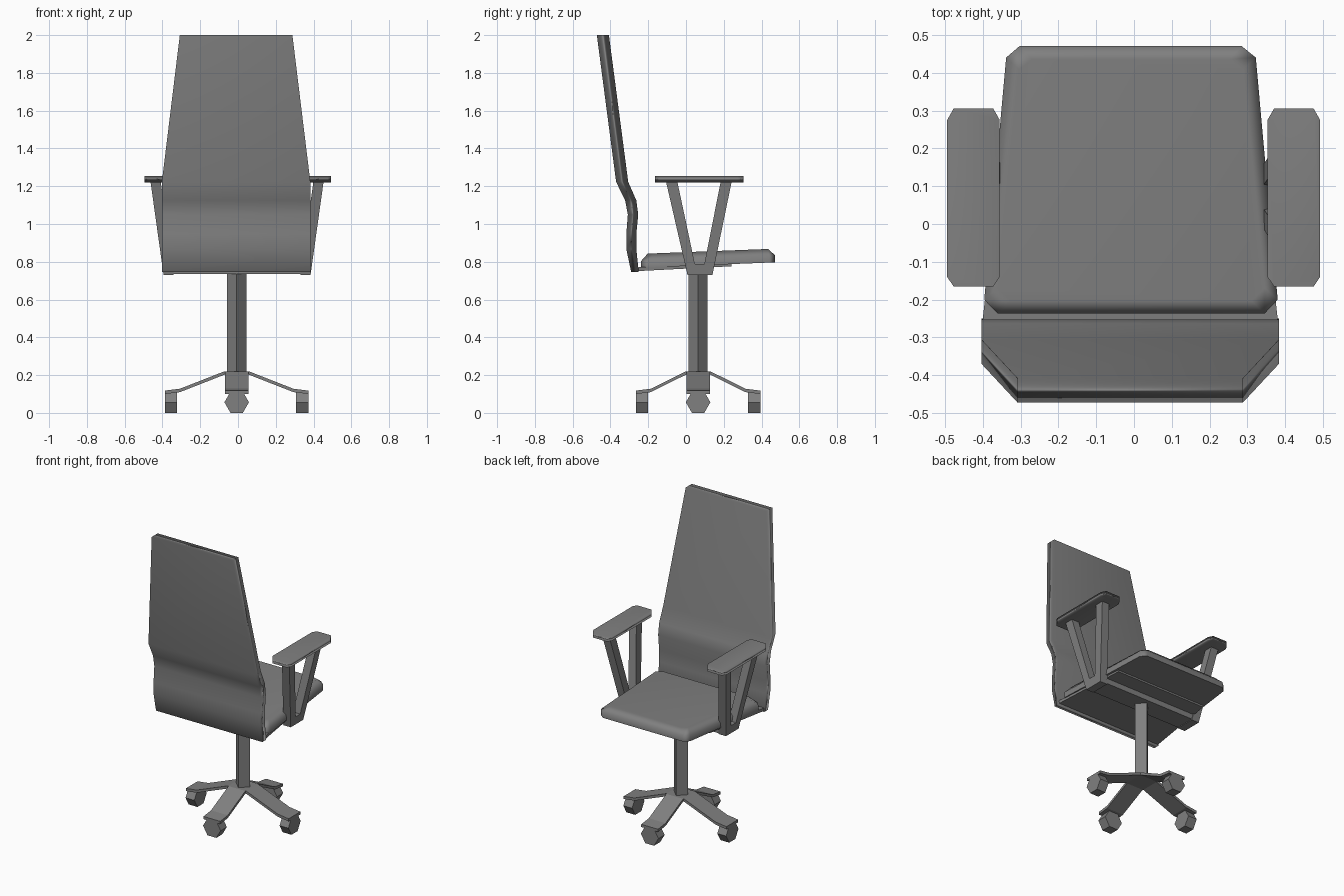
import bpy, bmesh, math
from mathutils import Vector, Matrix

if "Cube" in bpy.data.objects:
    bpy.data.objects.remove(bpy.data.objects["Cube"])

CX = -0.01                    # centre of seat and back
BX, BY = -0.007, 0.064        # column axis

dark = bpy.data.materials.new("dark_grey")
dark.diffuse_color = (0.217, 0.217, 0.217, 1)
dark.use_nodes = True
dark.node_tree.nodes["Principled BSDF"].inputs["Base Color"].default_value = dark.diffuse_color


def loft(name, rings, smooth=None):
    """Skin a stack of equal-length point rings and cap both ends."""
    bm = bmesh.new()
    vs = [[bm.verts.new(p) for p in r] for r in rings]
    n = len(rings[0])
    for a, b in zip(vs, vs[1:]):
        for i in range(n):
            j = (i + 1) % n
            bm.faces.new((a[i], a[j], b[j], b[i]))
    bm.faces.new(vs[0][::-1])
    bm.faces.new(vs[-1])
    bmesh.ops.recalc_face_normals(bm, faces=bm.faces)
    me = bpy.data.meshes.new(name)
    bm.to_mesh(me)
    bm.free()
    me.materials.append(dark)
    ob = bpy.data.objects.new(name, me)
    bpy.context.collection.objects.link(ob)
    if smooth:
        bpy.ops.object.select_all(action='DESELECT')
        ob.select_set(True)
        bpy.context.view_layer.objects.active = ob
        bpy.ops.object.shade_smooth_by_angle(angle=math.radians(smooth))
        # large faces stay flat, narrow edges take the gradient
        ob.modifiers.new("weighted", 'WEIGHTED_NORMAL').keep_sharp = True
    return ob


def polygon(n, r, phase=0):
    return [(r * math.cos(phase + k * math.tau / n), r * math.sin(phase + k * math.tau / n))
            for k in range(n)]


# Backrest: (z, rear y, front y, half width) sections
sections = [(0.745, -0.29, -0.25, 0.393), (0.867, -0.316, -0.263, 0.393),
            (0.947, -0.316, -0.263, 0.393), (1.05, -0.308, -0.253, 0.393),
            (1.125, -0.322, -0.263, 0.393), (1.223, -0.37, -0.306, 0.393),
            (2.0, -0.472, -0.408, 0.298)]
loft("backrest", [[(CX - w, r, z), (CX + w, r, z), (CX + w, f, z), (CX - w, f, z)]
                  for z, r, f, w in sections], 120)

# Plate running from the backrest under the seat
loft("under_seat_plate", [[(CX - w, y, z), (CX + w, y, z), (CX + w, y, z + t), (CX - w, y, z + t)]
                          for y, z, w, t in [(-0.27, 0.75, 0.392, 0.02), (0.24, 0.776, 0.335, 0.018)]])


# Seat cushion: tapered outline with cut corners and a bevelled, tilted top
def seat_ring(z_back, z_front, inset):
    pts = [(-0.35, -0.237), (0.355, -0.237), (0.39, -0.2), (0.332, 0.44),
           (0.295, 0.47), (-0.293, 0.47), (-0.328, 0.44), (-0.386, -0.2)]
    out = []
    for x, y in pts:
        x -= math.copysign(inset, x)
        y = 0.115 + (y - 0.115) * (1 - inset / 0.35)
        t = (y + 0.237) / 0.705
        out.append((CX + x, y, z_back + t * (z_front - z_back)))
    return out


loft("seat", [seat_ring(0.768, 0.797, 0), seat_ring(0.805, 0.835, 0),
              seat_ring(0.842, 0.869, 0.034)], 80)

# Armrests: V-shaped leaning support and pad, per side
v_shape = [(0.008, 0.73), (0.14, 0.73), (0.242, 1.225), (0.184, 1.225),
           (0.097, 0.787), (0.047, 0.787), (-0.046, 1.225), (-0.106, 1.225)]
pad = [(0.354, -0.14), (0.371, -0.165), (0.476, -0.165), (0.493, -0.14),
       (0.493, 0.275), (0.476, 0.305), (0.371, 0.305), (0.354, 0.275)]
for side, s in (("left", -1), ("right", 1)):
    lean = lambda z: 0.362 + (z - 0.73) * 0.14
    loft(side + "_arm_support", [[(-0.005 + s * (lean(z) + d), y, z) for y, z in v_shape]
                                 for d in (-0.027, 0.027)])
    loft(side + "_arm_pad", [[(-0.001 + s * x, y, z) for x, y in pad]
                             for z in (1.22, 1.255)], 120)

# Bar joining the arms under the seat
loft("cross_bar", [[(x, 0.008, 0.735), (x, 0.14, 0.735), (x, 0.14, 0.775), (x, 0.008, 0.775)]
                   for x in (-0.37, 0.358)])

# Square column, set cornerwise
loft("column", [[(BX + x, BY + y, z) for x, y in polygon(4, 0.051)]
                for z in (0.205, 0.75)])

# Four flat bent legs, each with a hexagonal caster
for i in range(4):
    reach = 0.38 if i % 2 == 0 else 0.33
    m = Matrix.Translation((BX, BY, 0)) @ Matrix.Rotation(i * math.pi / 2, 4, 'Z')
    path = [(0, 0.22), (0.065, 0.22), (reach - 0.08, 0.128), (reach, 0.118)]
    loft(f"base_leg_{i + 1}", [[m @ Vector((r, y, z - t)) for y, t in
                               ((-0.062, 0), (0.062, 0), (0.062, 0.018), (-0.062, 0.018))]
                              for r, z in path])
    loft(f"caster_{i + 1}", [[m @ Vector((r, y, z + 0.0563)) for y, z in polygon(6, 0.065)]
                            for r in (reach - 0.065, reach)])
